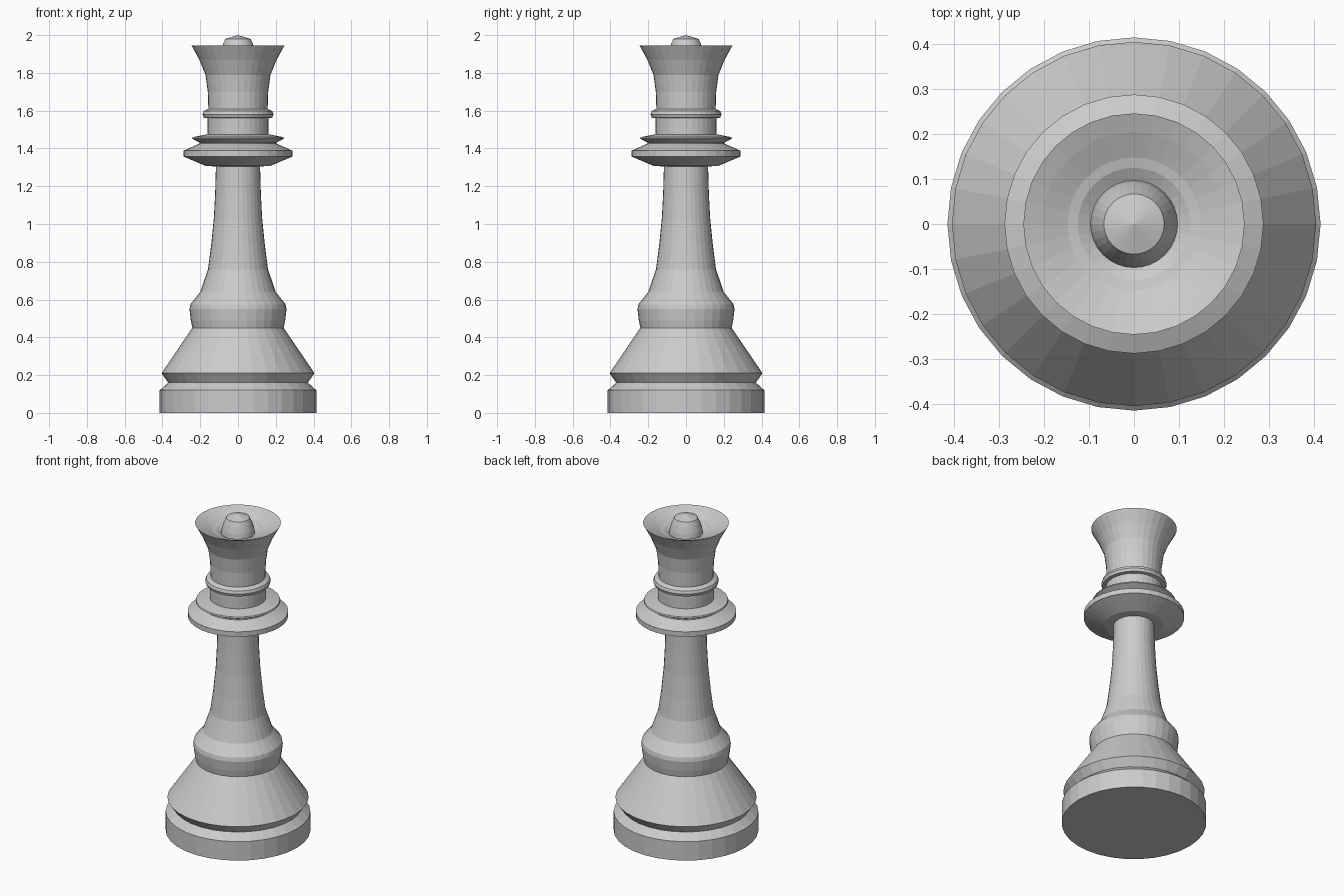
import bpy, bmesh
from math import tau

if "Cube" in bpy.data.objects:
    bpy.data.objects.remove(bpy.data.objects["Cube"])

SIDES = 32


def lathe(name, profile):
    """Spin (radius, height) points around z; radius 0 makes a cap centre."""
    bm = bmesh.new()
    verts = [bm.verts.new((r, 0, z)) for r, z in profile]
    edges = [bm.edges.new(pair) for pair in zip(verts, verts[1:])]
    bmesh.ops.spin(bm, geom=verts + edges, cent=(0, 0, 0), axis=(0, 0, 1),
                   angle=tau, steps=SIDES, use_merge=False)
    bmesh.ops.remove_doubles(bm, verts=bm.verts, dist=0.0005)
    bmesh.ops.recalc_face_normals(bm, faces=bm.faces)
    # Open shells need an explicit outward check on their first side face
    side = max(bm.faces, key=lambda f: f.calc_center_median().xy.length)
    if side.normal.xy.dot(side.calc_center_median().xy) < 0:
        bmesh.ops.reverse_faces(bm, faces=bm.faces)
    mesh = bpy.data.meshes.new(name)
    bm.to_mesh(mesh)
    bm.free()
    obj = bpy.data.objects.new(name, mesh)
    bpy.context.collection.objects.link(obj)
    return obj


# Foot disc, groove and sloping skirt
lathe("base", [(0, 0), (0.415, 0), (0.415, 0.12), (0.37, 0.16),
               (0.405, 0.21), (0.242, 0.45)])

# Rounded bulge flowing into the tapering stem
lathe("stem", [(0.242, 0.45), (0.25, 0.49), (0.257, 0.55), (0.252, 0.575),
               (0.20, 0.64), (0.159, 0.76), (0.142, 0.89), (0.128, 1.03),
               (0.121, 1.16), (0.117, 1.305)])

# Wide collar with a smaller disc above it
lathe("collar", [(0.117, 1.305), (0.17, 1.307), (0.288, 1.357), (0.288, 1.388),
                 (0.205, 1.425), (0.205, 1.432), (0.243, 1.452),
                 (0.24, 1.46), (0.162, 1.475)])

# Neck with a thin ring
lathe("neck", [(0.162, 1.475), (0.162, 1.56), (0.182, 1.563), (0.188, 1.58),
               (0.182, 1.597), (0.157, 1.61)])

# Flared crown with a hollow top
lathe("crown", [(0.157, 1.61), (0.16, 1.7), (0.172, 1.79), (0.205, 1.87),
                (0.246, 1.945), (0.205, 1.93), (0.148, 1.905),
                (0.125, 1.9), (0.097, 1.885)])

# Finial knob in the hollow
lathe("finial", [(0.097, 1.885), (0.092, 1.915), (0.08, 1.95),
                 (0.067, 1.98), (0, 2.0)])
